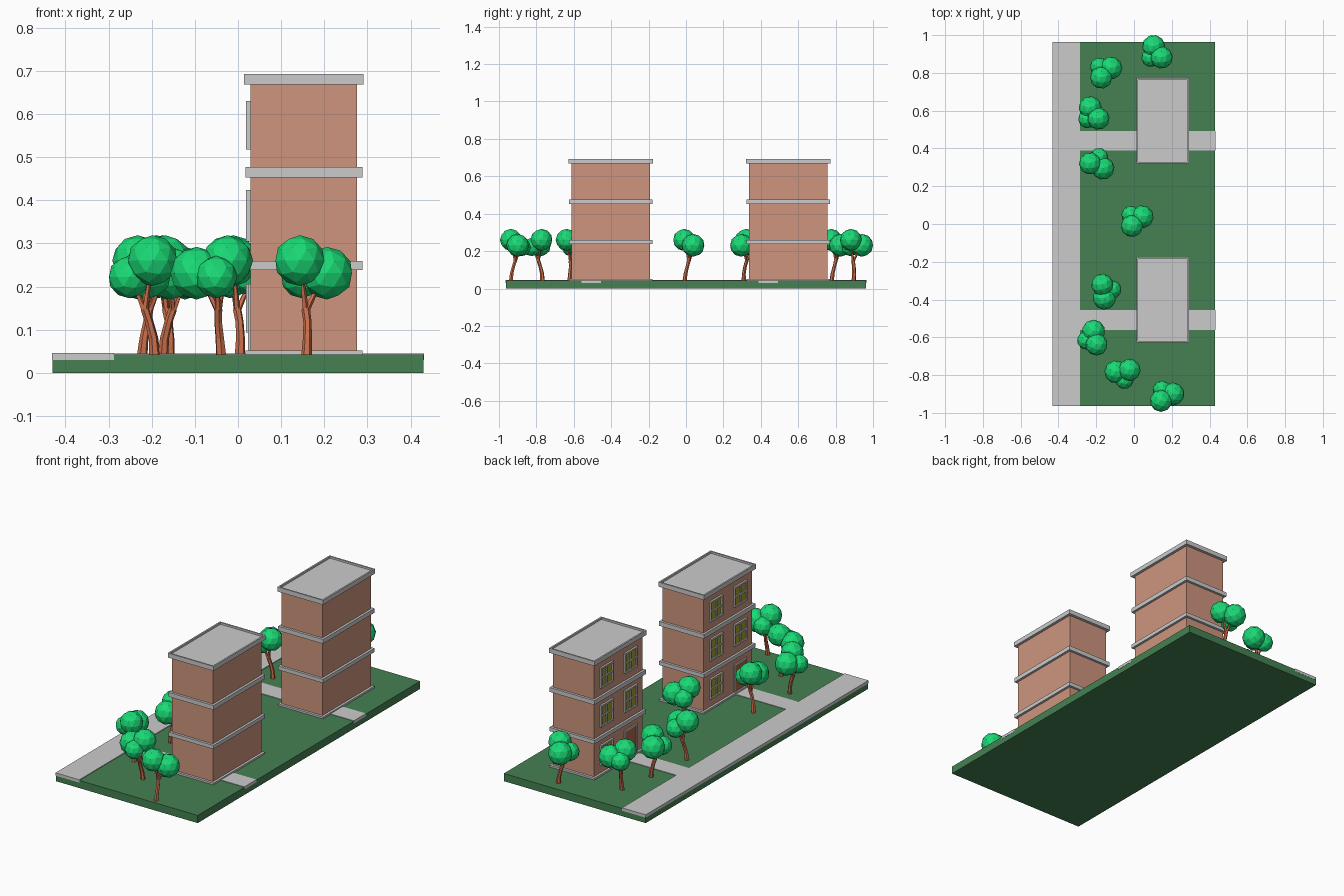
import bpy, bmesh
from math import radians, cos, sin, pi
from mathutils import Vector, Matrix

if "Cube" in bpy.data.objects:
    bpy.data.objects.remove(bpy.data.objects["Cube"])


def material(name, rgb):
    m = bpy.data.materials.new(name)
    m.diffuse_color = (*rgb, 1)
    m.use_nodes = True
    m.node_tree.nodes["Principled BSDF"].inputs["Base Color"].default_value = m.diffuse_color
    return m


GRASS = material("grass", (0.06, 0.22, 0.085))
BRICK = material("brick", (0.62, 0.30, 0.21))
LEAF = material("leaf", (0.01, 0.70, 0.18))
BARK = material("bark", (0.60, 0.16, 0.07))
GLASS = material("glass", (0.38, 0.36, 0.02))
WOOD = material("door_wood", (0.42, 0.13, 0.07))


def add_object(name, mesh, mat=None, loc=(0, 0, 0), rot=0):
    ob = bpy.data.objects.new(name, mesh)
    bpy.context.collection.objects.link(ob)
    ob.location = loc
    ob.rotation_euler.z = rot
    if mat and not mesh.materials:
        mesh.materials.append(mat)
    return ob


def to_mesh(name, bm):
    bmesh.ops.recalc_face_normals(bm, faces=bm.faces)
    me = bpy.data.meshes.new(name)
    bm.to_mesh(me)
    bm.free()
    return me


def add_box(bm, x0, x1, y0, y1, z0, z1):
    m = Matrix.Translation(((x0 + x1) / 2, (y0 + y1) / 2, (z0 + z1) / 2))
    m = m @ Matrix.Diagonal((x1 - x0, y1 - y0, z1 - z0, 1))
    return bmesh.ops.create_cube(bm, size=1, matrix=m)["verts"]


def boxes(name, ranges, mat=None):
    bm = bmesh.new()
    for r in ranges:
        add_box(bm, *r)
    return add_object(name, to_mesh(name, bm), mat)


def tube(bm, points, radii, sides=6):
    """Tapered low-poly tube along a path."""
    pts = [Vector(p) for p in points]
    rings = []
    for i, p in enumerate(pts):
        t = pts[min(i + 1, len(pts) - 1)] - pts[max(i - 1, 0)]
        q = Vector((0, 0, 1)).rotation_difference(t)
        rings.append([bm.verts.new(p + q @ Vector((radii[i] * cos(2 * pi * k / sides),
                                                   radii[i] * sin(2 * pi * k / sides), 0)))
                      for k in range(sides)])
    for a, b in zip(rings, rings[1:]):
        for k in range(sides):
            n = (k + 1) % sides
            bm.faces.new((a[k], a[n], b[n], b[k]))
    bm.faces.new(rings[0])
    bm.faces.new(rings[-1])


# Ground, road and the two footpaths
boxes("lawn", [(-0.43, 0.43, -0.963, 0.963, 0, 0.042)], GRASS)
boxes("road", [(-0.431, -0.287, -0.964, 0.964, 0.03, 0.046)])
CENTRES = (-0.402, 0.546)
for c in CENTRES:
    boxes("footpath", [(-0.287, 0.431, c - 0.158, c - 0.053, 0.03, 0.045)])


def window(yc, z0, z1):
    w, b = 0.054, 0.009
    x0, x1 = 0.019, 0.032
    ym, zm = yc, (z0 + z1) / 2
    boxes("window_frame", [
        (x0, x1, yc - w, yc - w + b, z0, z1), (x0, x1, yc + w - b, yc + w, z0, z1),
        (x0, x1, yc - w + b, yc + w - b, z0, z0 + b), (x0, x1, yc - w + b, yc + w - b, z1 - b, z1),
        (x0 + .002, x1, ym - b / 2, ym + b / 2, z0 + b, z1 - b),
        (x0 + .002, x1, yc - w + b, yc + w - b, zm - b / 2, zm + b / 2)])
    boxes("window_glass", [(0.026, x1, yc - w + b, yc + w - b, z0 + b, z1 - b)], GLASS)


def door(yc, z0, z1):
    w, b, x0, x1 = 0.054, 0.009, 0.023, 0.032
    boxes("door_frame", [(x0, x1, yc - w, yc - w + b, z0, z1), (x0, x1, yc + w - b, yc + w, z0, z1),
                         (x0, x1, yc - w + b, yc + w - b, z1 - b, z1)])
    boxes("door", [(0.026, x1, yc - w + b, yc + w - b, z0, z1 - b)], WOOD)


def building(c):
    boxes("walls", [(0.029, 0.276, c - 0.21, c + 0.21, 0.04, 0.675)], BRICK)
    # Base plinth and floor bands
    for z0, z1 in ((0.04, 0.052), (0.238, 0.259), (0.453, 0.477)):
        boxes("floor_band", [(0.017, 0.289, c - 0.223, c + 0.223, z0, z1)])
    # Roof slab with a shallow sunken top
    bm = bmesh.new()
    add_box(bm, 0.014, 0.291, c - 0.226, c + 0.226, 0.668, 0.693)
    top = max(bm.faces, key=lambda f: f.calc_center_median().z)
    bmesh.ops.inset_region(bm, faces=[top], thickness=0.012)
    ext = bmesh.ops.extrude_discrete_faces(bm, faces=[top])["faces"][0]
    bmesh.ops.translate(bm, verts=ext.verts, vec=(0, 0, -0.01))
    add_object("roof", to_mesh("roof", bm))
    # Street facade: windows plus a door above the path
    for z0, z1 in ((0.304, 0.424), (0.518, 0.63)):
        for s in (-1, 1):
            window(c + s * 0.105, z0, z1)
    window(c + 0.105, 0.094, 0.206)
    door(c - 0.105, 0.052, 0.206)


for c in CENTRES:
    building(c)

# Tree template: three faceted leaf balls on a forked trunk
BALLS = (((-0.023, -0.031, 0.260), 0.059), ((0.040, 0.005, 0.231), 0.061), ((-0.018, 0.027, 0.222), 0.049))
bm = bmesh.new()
for p, r in BALLS:
    bmesh.ops.create_icosphere(bm, subdivisions=2, radius=r, matrix=Matrix.Translation(p))
leaves = to_mesh("leaves", bm)

bm = bmesh.new()
fork = Vector((-0.009, -0.008, 0.148))
tube(bm, [(-0.007, -0.031, 0.038), (-0.005, -0.027, 0.08), (-0.005, -0.017, 0.118), fork],
     [0.0125, 0.0105, 0.0095, 0.010])
for p, r in BALLS:
    p = Vector(p)
    tube(bm, [fork - Vector((0, 0, 0.006)), fork.lerp(p, 0.35), fork.lerp(p, 0.8)], [0.008, 0.006, 0.004], 5)
trunk = to_mesh("trunk", bm)

# Tree positions and turns (x, y, degrees)
for x, y, a in ((-0.160, 0.811, 15), (-0.222, 0.577, 97), (-0.194, 0.323, -50),
                (0.005, 0.025, 12), (-0.147, -0.354, -111), (-0.221, -0.607, 73),
                (-0.057, -0.793, 158), (0.166, -0.905, 0), (0.113, 0.901, 96)):
    add_object("tree_leaves", leaves, LEAF, (x, y, 0), radians(a))
    add_object("tree_trunk", trunk, BARK, (x, y, 0), radians(a))
